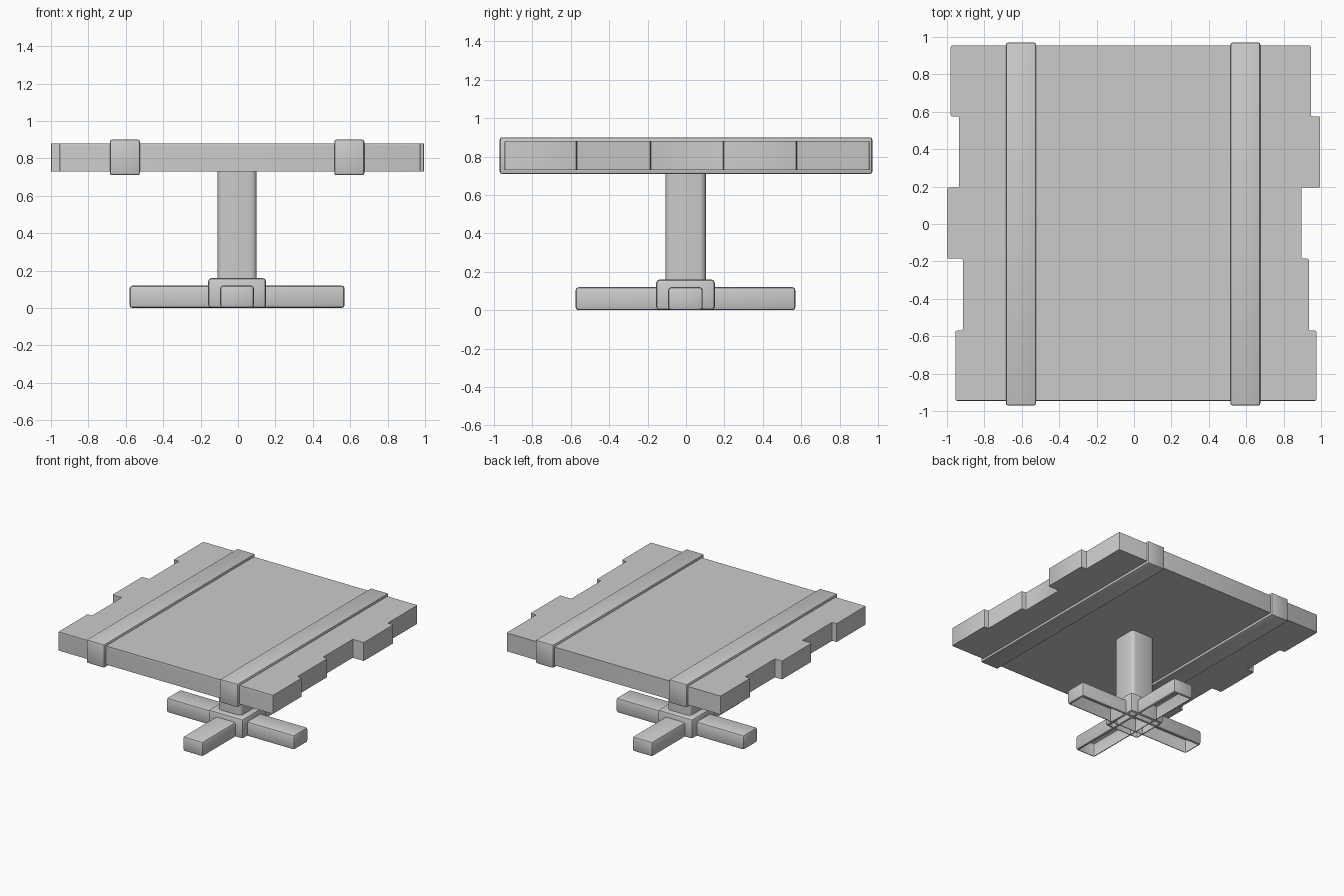
import bpy, bmesh

if "Cube" in bpy.data.objects:
    bpy.data.objects.remove(bpy.data.objects["Cube"])


def finish(name, bm):
    mesh = bpy.data.meshes.new(name)
    bmesh.ops.recalc_face_normals(bm, faces=bm.faces[:])
    bm.to_mesh(mesh)
    bm.free()
    obj = bpy.data.objects.new(name, mesh)
    bpy.context.collection.objects.link(obj)
    bpy.ops.object.select_all(action='DESELECT')
    obj.select_set(True)
    bpy.context.view_layer.objects.active = obj
    bpy.ops.object.shade_smooth_by_angle(angle=0.6)
    return obj


def box(name, x, y, z, bevel, segments=2, upright_only=False, open_bottom=False):
    bm = bmesh.new()
    bmesh.ops.create_cube(bm, size=1)
    for v in bm.verts:
        v.co = [r[0] + (c + 0.5) * (r[1] - r[0]) for c, r in zip(v.co, (x, y, z))]
    edges = [e for e in bm.edges if not upright_only
             or abs(e.verts[0].co.z - e.verts[1].co.z) > 0.01]
    bmesh.ops.bevel(bm, geom=edges, offset=bevel, segments=segments,
                    profile=0.5, affect='EDGES')
    if open_bottom:
        bm.normal_update()
        bmesh.ops.delete(bm, geom=[f for f in bm.faces if f.normal.z < -0.99],
                         context='FACES')
    return finish(name, bm)


# Table top: five staggered planks fused into one slab
ys = [-0.945, -0.57, -0.185, 0.195, 0.575, 0.955]
ends = [(-0.955, 0.975), (-0.915, 0.935), (-1.0, 0.895), (-0.935, 0.995), (-0.98, 0.945)]
right, left = [], []
for i, (x0, x1) in enumerate(ends):
    right += [(x1, ys[i]), (x1, ys[i + 1])]
    left += [(x0, ys[i]), (x0, ys[i + 1])]
bm = bmesh.new()
face = bm.faces.new([bm.verts.new((x, y, 0.73)) for x, y in right + left[::-1]])
ext = bmesh.ops.extrude_face_region(bm, geom=[face], use_keep_orig=True)
for v in ext['geom']:
    if isinstance(v, bmesh.types.BMVert):
        v.co.z = 0.88
upright = [e for e in bm.edges if abs(e.verts[0].co.z - e.verts[1].co.z) > 0.1]
bmesh.ops.bevel(bm, geom=upright, offset=0.008, segments=2, profile=0.5, affect='EDGES')
# Worn front top edge
front = [e for e in bm.edges if all(v.co.y < -0.944 and v.co.z > 0.87 for v in e.verts)
         and e.calc_length() > 1]
bmesh.ops.bevel(bm, geom=front, offset=0.016, segments=2, profile=0.5, affect='EDGES')
finish("table_top", bm)

# Straps across the planks
for side, x in (("left", (-0.685, -0.525)), ("right", (0.515, 0.675))):
    box(side + "_strap", x, (-0.97, 0.97), (0.71, 0.90), 0.01)

# Central post and its hub
box("post", (-0.11, 0.10), (-0.107, 0.103), (0.08, 0.74), 0.03, 3,
    upright_only=True, open_bottom=True)
box("foot_hub", (-0.16, 0.15), (-0.155, 0.15), (0.0, 0.16), 0.018, open_bottom=True)

# Crossed feet, hollow underneath
box("side_feet", (-0.58, 0.57), (-0.093, 0.087), (0.0, 0.12), 0.016, open_bottom=True)
box("front_back_feet", (-0.095, 0.085), (-0.575, 0.57), (0.0, 0.12), 0.016, open_bottom=True)
